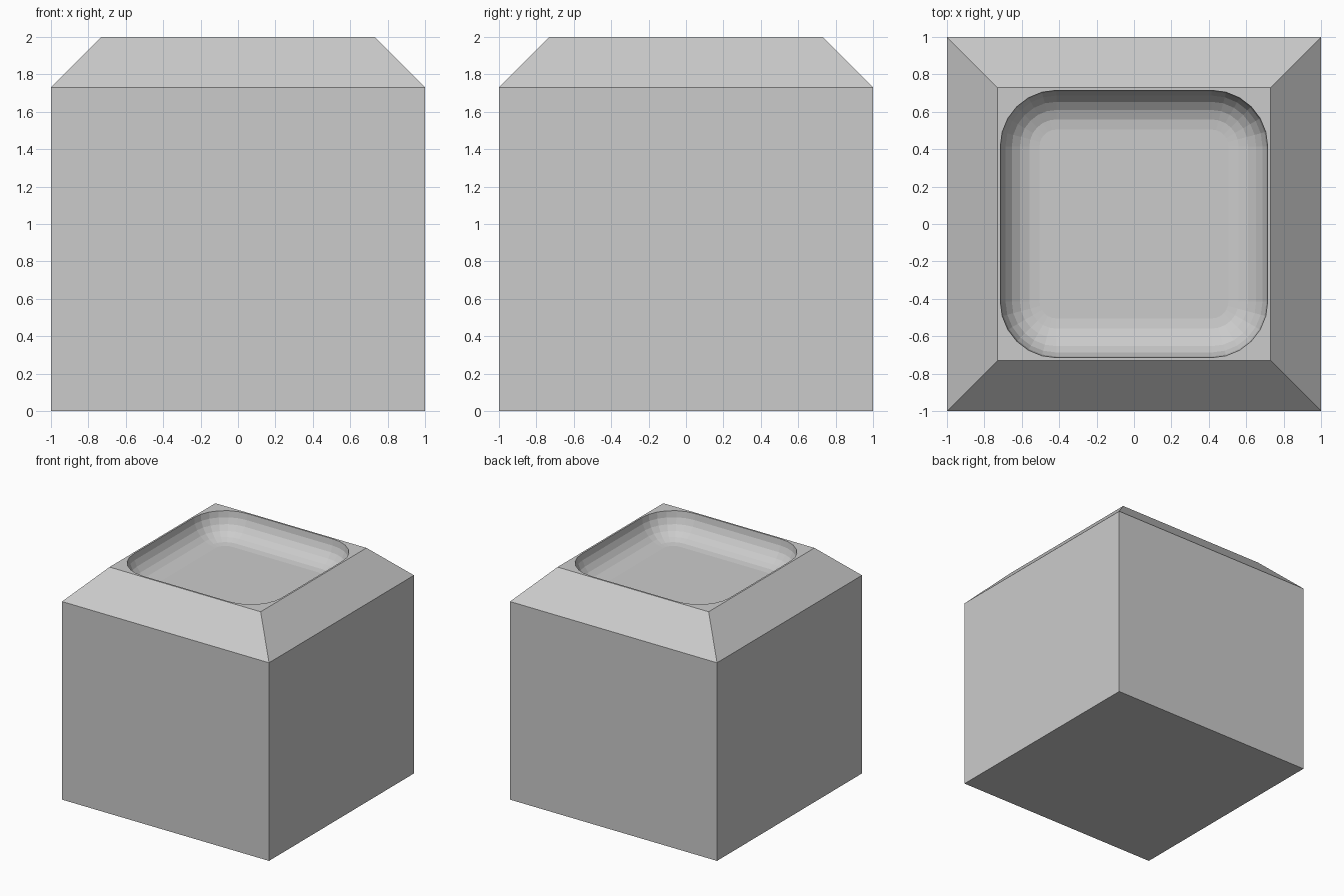
import bpy
import bmesh
import math

cube = bpy.data.objects.get("Cube")
if cube:
    bpy.data.objects.remove(cube, do_unlink=True)

HALF, SHOULDER, HEIGHT = 1.0, 1.73, 2.0   # block
TOP_HALF = 0.73                           # flat top after the chamfer
RIM_HALF, RIM_RADIUS = 0.715, 0.3         # basin opening
FLOOR_RADIUS, SEGMENTS = 0.21, 6          # rounding into the basin floor
QUADRANTS = [(1, 1), (-1, 1), (-1, -1), (1, -1)]

bm = bmesh.new()


def square_ring(half, z):
    return [bm.verts.new((sx * half, sy * half, z)) for sx, sy in QUADRANTS]


def rounded_ring(half, radius, z):
    ring = []
    centre = half - radius
    for k, (sx, sy) in enumerate(QUADRANTS):
        for i in range(SEGMENTS + 1):
            a = (k + i / SEGMENTS) * math.pi / 2
            ring.append(bm.verts.new((sx * centre + radius * math.cos(a),
                                      sy * centre + radius * math.sin(a), z)))
    return ring


def bridge(lower, upper):
    n = len(lower)
    for i in range(n):
        j = (i + 1) % n
        bm.faces.new((lower[i], lower[j], upper[j], upper[i]))


# Block with a chamfered top
base = square_ring(HALF, 0)
shoulder = square_ring(HALF, SHOULDER)
top = square_ring(TOP_HALF, HEIGHT)
bm.faces.new(base[::-1])
bridge(base, shoulder)
bridge(shoulder, top)

# Basin: rounded walls curving into a flat floor
rings = []
for s in range(SEGMENTS + 1):
    a = s / SEGMENTS * math.pi / 2
    inset = FLOOR_RADIUS * (1 - math.cos(a))
    rings.append(rounded_ring(RIM_HALF - inset, RIM_RADIUS - inset,
                              HEIGHT - FLOOR_RADIUS * math.sin(a)))
for outer, inner in zip(rings, rings[1:]):
    bridge(outer, inner)
bm.faces.new(rings[-1])

# Flat top around the basin opening
rim = rings[0]
step = SEGMENTS + 1
for k in range(4):
    first = k * step
    for i in range(first, first + SEGMENTS):
        bm.faces.new((top[k], rim[i + 1], rim[i]))
    bm.faces.new((top[k], top[(k + 1) % 4],
                  rim[(first + step) % len(rim)], rim[first + SEGMENTS]))

bmesh.ops.recalc_face_normals(bm, faces=bm.faces)
mesh = bpy.data.meshes.new("basin_block")
bm.to_mesh(mesh)
bm.free()

# Single grey material
grey = bpy.data.materials.new("light_grey")
grey.use_nodes = True
colour = (0.6, 0.6, 0.6, 1)
grey.diffuse_color = colour
grey.node_tree.nodes["Principled BSDF"].inputs["Base Color"].default_value = colour
mesh.materials.append(grey)

block = bpy.data.objects.new("basin_block", mesh)
bpy.context.collection.objects.link(block)
